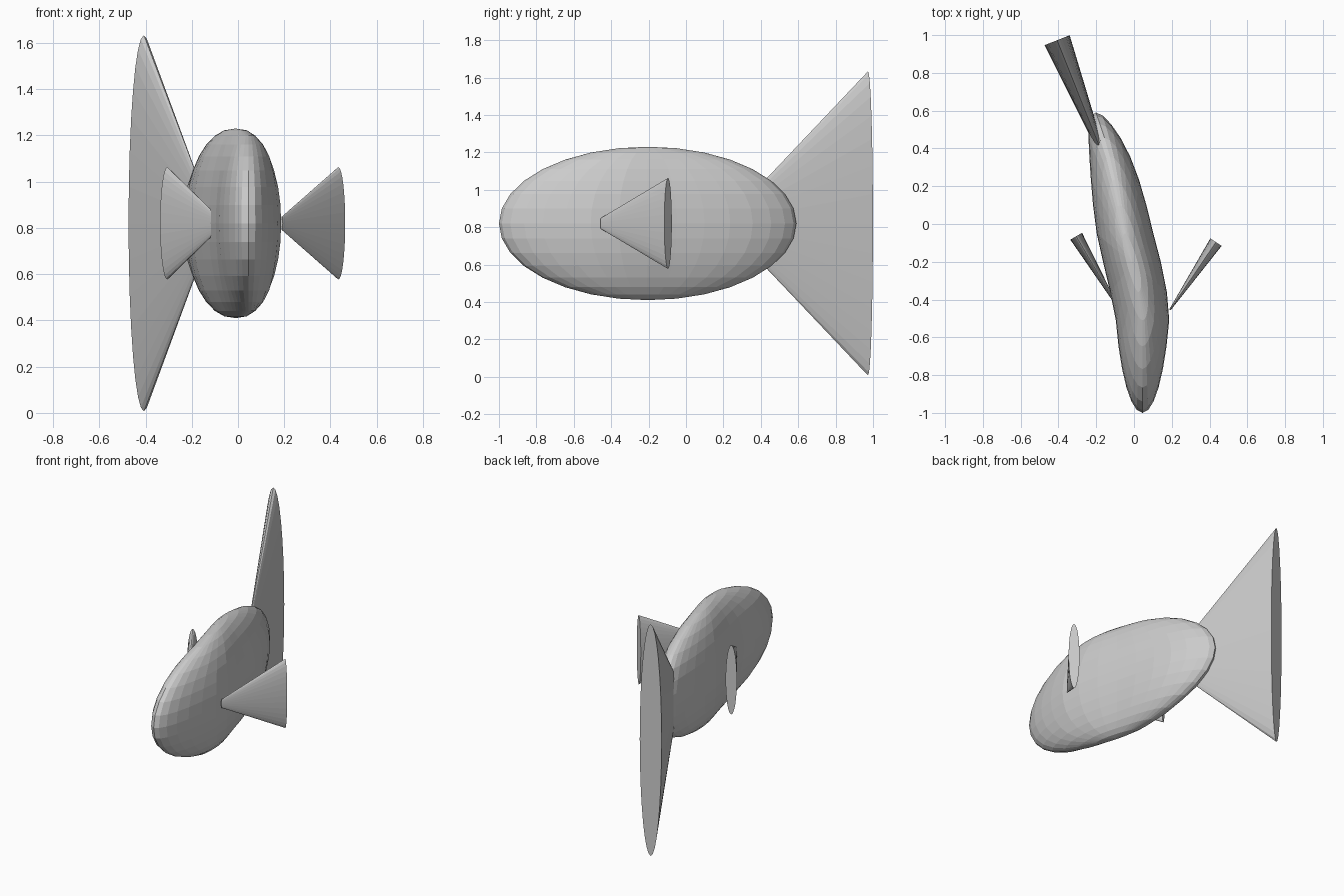
import bpy
import bmesh
from mathutils import Matrix, Vector

cube = bpy.data.objects.get("Cube")
if cube:
    bpy.data.objects.remove(cube)

# One plain grey for the whole fish
grey = bpy.data.materials.new("plain grey")
grey.use_nodes = True
colour = (0.6, 0.6, 0.6, 1)
grey.diffuse_color = colour
grey.node_tree.nodes["Principled BSDF"].inputs["Base Color"].default_value = colour

MID_Z = 0.82


def add_object(name, bm):
    mesh = bpy.data.meshes.new(name)
    bm.to_mesh(mesh)
    bm.free()
    mesh.materials.append(grey)
    obj = bpy.data.objects.new(name, mesh)
    bpy.context.collection.objects.link(obj)
    return obj


# Centre line of the swimming bend, as (y, x)
SPINE = [(-1, .045), (-.5, .045), (-.3, .015), (-.09, -.04),
         (.31, -.115), (.47, -.16), (.6, -.205)]


def spine_x(y):
    for (y0, x0), (y1, x1) in zip(SPINE, SPINE[1:]):
        if y <= y1:
            return x0 + (x1 - x0) * (y - y0) / (y1 - y0)
    return SPINE[-1][1]


# Body: flattened sphere bent along the spine
bm = bmesh.new()
bmesh.ops.create_uvsphere(bm, u_segments=32, v_segments=16, radius=1)
for v in bm.verts:
    y = v.co.y * 0.795 - 0.205
    v.co = (v.co.x * 0.153 + spine_x(y), y, v.co.z * 0.41 + MID_Z)
add_object("body", bm)


# Fins: flattened, truncated cones widening from root to trailing edge
def add_fin(name, root, end, half_height, half_width, root_ratio):
    a, b = Vector((*root, MID_Z)), Vector((*end, MID_Z))
    axis = (b - a).normalized()
    up = Vector((0, 0, 1))
    side = up.cross(axis)
    frame = Matrix((side, up, axis)).transposed().to_4x4()
    frame.translation = (a + b) / 2
    bm = bmesh.new()
    bmesh.ops.create_cone(bm, cap_ends=True, segments=32, radius1=root_ratio,
                          radius2=1, depth=(b - a).length)
    bmesh.ops.scale(bm, vec=(half_width, half_height, 1), verts=bm.verts)
    bm.transform(frame)
    bmesh.ops.recalc_face_normals(bm, faces=bm.faces)
    return add_object(name, bm)


add_fin("tail_fin", (-.137, .295), (-.407, .973), .813, .0715, .12)
add_fin("left_fin", (.19, -.455), (.434, -.096), .243, .036, .12)
add_fin("right_fin", (-.086, -.439), (-.306, -.065), .243, .036, .12)
